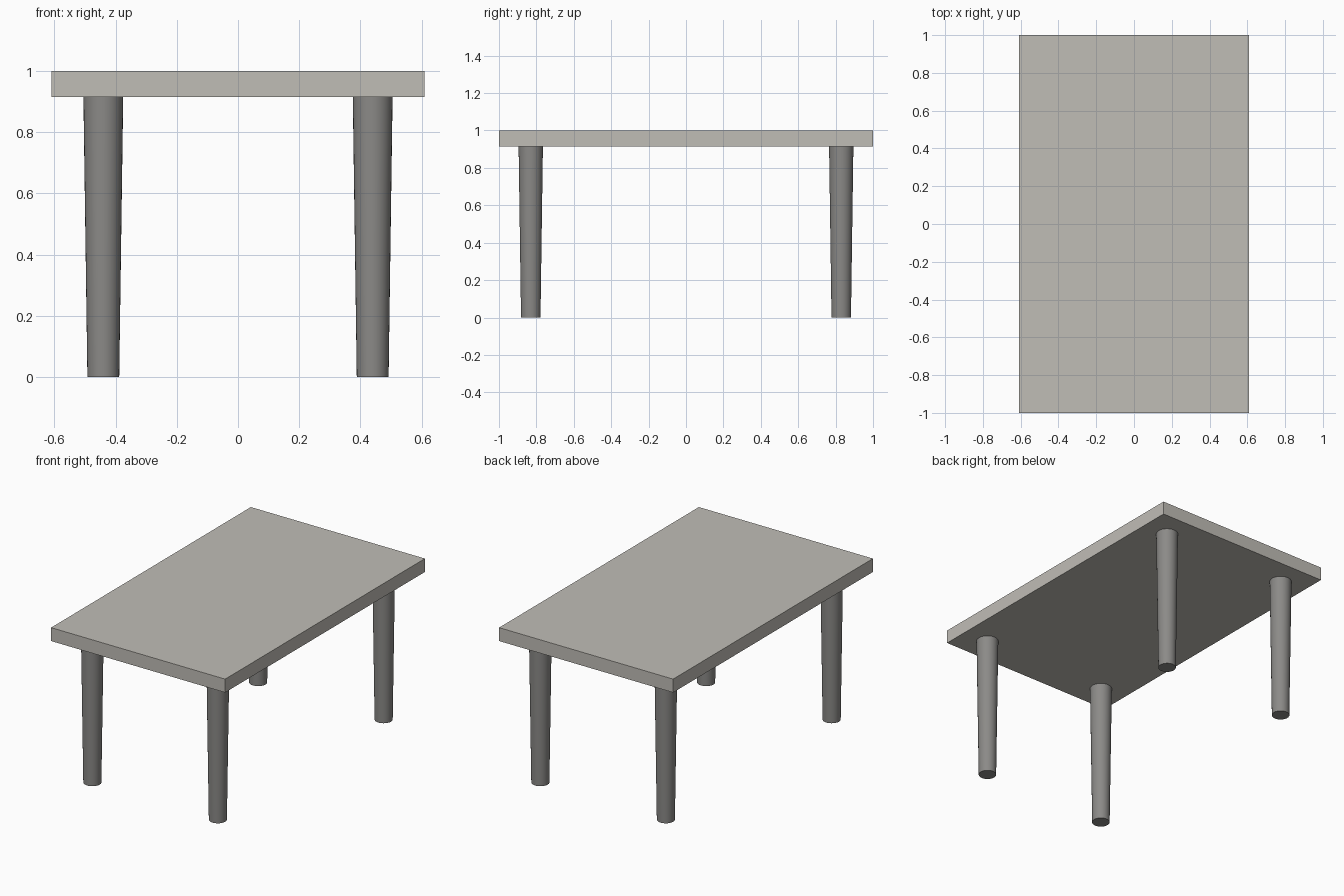
import bpy

if "Cube" in bpy.data.objects:
    bpy.data.objects.remove(bpy.data.objects["Cube"])


def make_material(name, color):
    mat = bpy.data.materials.new(name)
    mat.diffuse_color = (*color, 1.0)
    mat.use_nodes = True
    mat.node_tree.nodes["Principled BSDF"].inputs["Base Color"].default_value = mat.diffuse_color
    return mat


top_color = make_material("warm light grey", (0.53, 0.51, 0.47))
leg_color = make_material("mid grey", (0.26, 0.255, 0.245))

# Dimensions
HALF_X, HALF_Y = 0.61, 1.0
HEIGHT, THICKNESS = 1.0, 0.085
LEG_X, LEG_Y = 0.44, 0.83
LEG_HEIGHT = HEIGHT - THICKNESS

# Table top slab
bpy.ops.mesh.primitive_cube_add(size=1, location=(0, 0, HEIGHT - THICKNESS / 2))
top = bpy.context.object
top.name = "table_top"
top.scale = (2 * HALF_X, 2 * HALF_Y, THICKNESS)
bpy.ops.object.transform_apply(location=False, rotation=False, scale=True)
top.data.materials.append(top_color)

# Four round tapered legs
for side, sx in (("left", -1), ("right", 1)):
    for end, sy in (("front", -1), ("back", 1)):
        bpy.ops.mesh.primitive_cone_add(
            vertices=32, radius1=0.052, radius2=0.065, depth=LEG_HEIGHT,
            location=(sx * LEG_X, sy * LEG_Y, LEG_HEIGHT / 2))
        leg = bpy.context.object
        leg.name = f"{end}_{side}_leg"
        leg.data.materials.append(leg_color)
        bpy.ops.object.shade_smooth_by_angle()
